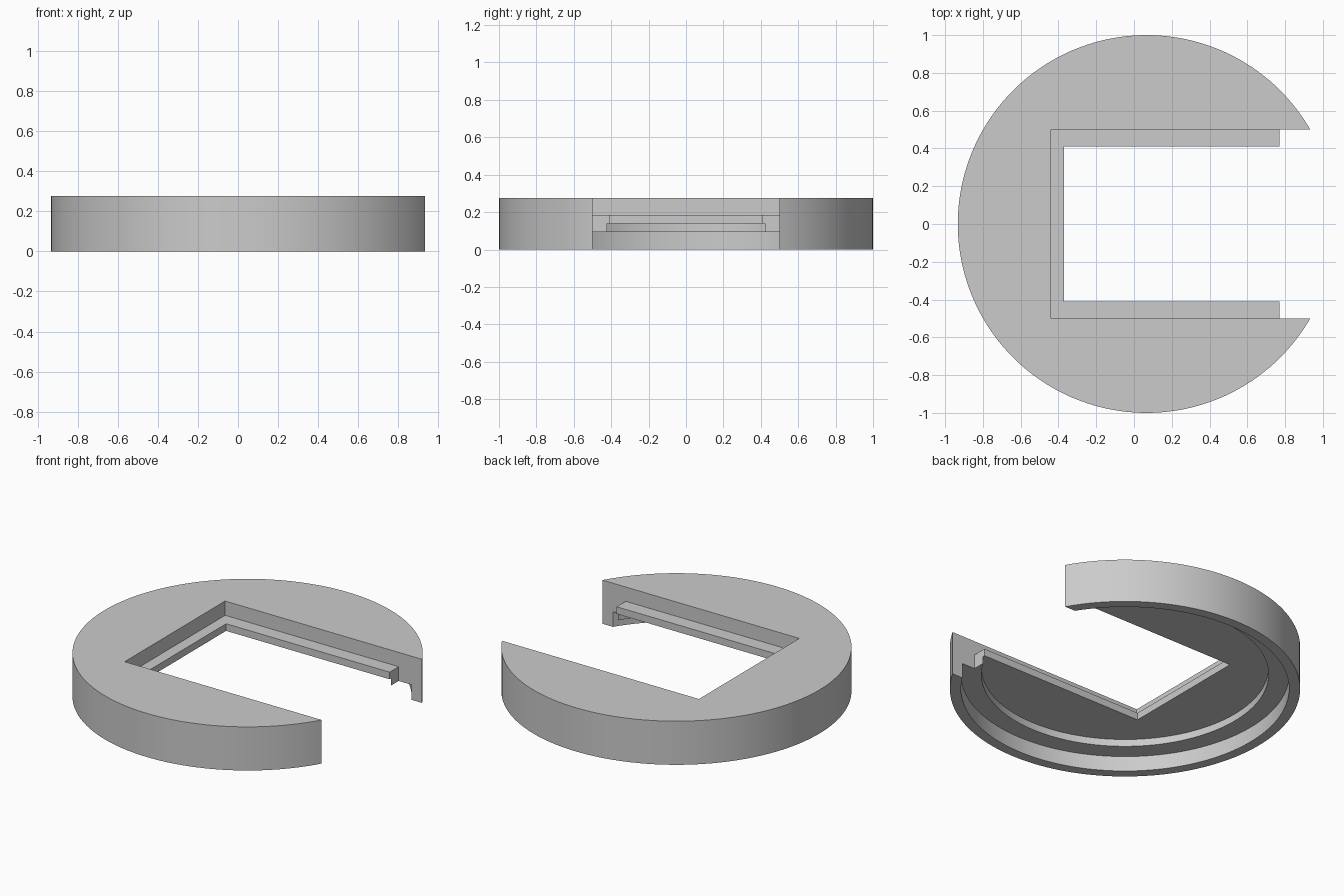
import bpy, bmesh, math
from mathutils import Vector

cube = bpy.data.objects.get("Cube")
if cube:
    bpy.data.objects.remove(cube, do_unlink=True)

HEIGHT = 0.275
CENTRE_X = 0.067
SEGMENTS = 160

grey = bpy.data.materials.new("light_grey")
grey.use_nodes = True
colour = (0.6, 0.6, 0.6, 1)
grey.diffuse_color = colour
grey.node_tree.nodes["Principled BSDF"].inputs["Base Color"].default_value = colour


def add_object(name, bm):
    mesh = bpy.data.meshes.new(name)
    bmesh.ops.recalc_face_normals(bm, faces=bm.faces)
    bm.to_mesh(mesh)
    bm.free()
    mesh.materials.append(grey)
    obj = bpy.data.objects.new(name, mesh)
    bpy.context.collection.objects.link(obj)
    return obj


def lathe(name, profile):
    bm = bmesh.new()
    verts = [bm.verts.new((r, 0, z)) for r, z in profile]
    edges = [bm.edges.new(pair) for pair in zip(verts, verts[1:])]
    bmesh.ops.spin(bm, geom=verts + edges, cent=(0, 0, 0), axis=(0, 0, 1),
                   angle=math.tau, steps=SEGMENTS, use_merge=True)
    bmesh.ops.remove_doubles(bm, verts=bm.verts, dist=1e-4)
    bmesh.ops.translate(bm, verts=bm.verts, vec=(CENTRE_X, 0, 0))
    return add_object(name, bm)


def cut_box(target, name, x_start, half_width, z_start):
    """Cut a slot that runs from x_start out through the open side."""
    low = Vector((x_start, -half_width, z_start))
    high = Vector((1.5, half_width, 0.5))
    bm = bmesh.new()
    bmesh.ops.create_cube(bm, size=1)
    for v in bm.verts:
        v.co = (low + high) / 2 + v.co * (high - low)
    cutter = add_object(name, bm)
    cutter.hide_render = True
    mod = target.modifiers.new(name, "BOOLEAN")
    mod.operation = "DIFFERENCE"
    mod.solver = "EXACT"
    mod.object = cutter
    bpy.ops.object.modifier_apply(modifier=name)
    bpy.data.objects.remove(cutter, do_unlink=True)


# Round cover with a stepped recess underneath
cover = lathe("round_cover", [
    (0, 0.14), (0.82, 0.14), (0.82, 0.095), (0.937, 0.095),
    (0.937, 0), (1, 0), (1, HEIGHT), (0, HEIGHT)])
bpy.ops.object.select_all(action="DESELECT")
bpy.context.view_layer.objects.active = cover
cover.select_set(True)

# Wide upper slot, narrower opening that leaves a shelf, and the open mouth
cut_box(cover, "upper_slot", -0.44, 0.5, 0.185)
cut_box(cover, "shelf_opening", -0.37, 0.41, -0.5)
cut_box(cover, "slot_mouth", 0.77, 0.5, -0.5)

bpy.ops.object.shade_smooth_by_angle(angle=math.radians(30))
